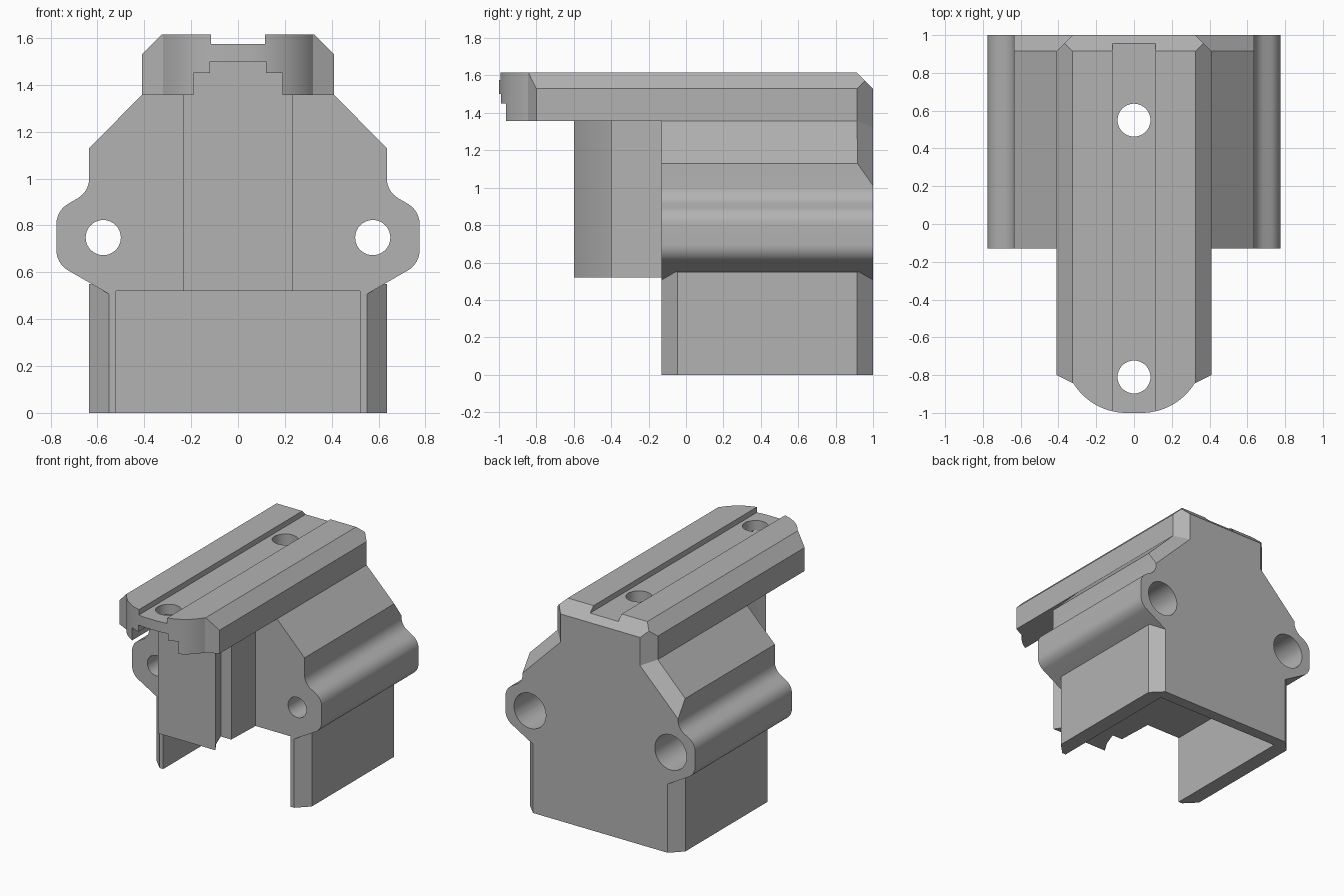
import bpy, bmesh, math
from mathutils import Vector

cube = bpy.data.objects.get("Cube")
if cube:
    bpy.data.objects.remove(cube, do_unlink=True)

grey = bpy.data.materials.new("plain grey")
grey.use_nodes = True
GREY = (0.45, 0.45, 0.45, 1)
grey.diffuse_color = GREY
grey.node_tree.nodes["Principled BSDF"].inputs["Base Color"].default_value = GREY


def prism(name, outline, low, high, axis="z", cuts=()):
    """Extrude an outline (x,y along z, or x,z along y), then trim it by planes."""
    bm = bmesh.new()
    place = (lambda a, b, h: (a, b, h)) if axis == "z" else (lambda a, b, h: (a, h, b))
    face = bm.faces.new([bm.verts.new(place(a, b, low)) for a, b in outline])
    extra = bmesh.ops.extrude_face_region(bm, geom=[face])["geom"]
    shift = Vector(place(0, 0, high - low))
    bmesh.ops.translate(bm, vec=shift, verts=[v for v in extra if isinstance(v, bmesh.types.BMVert)])
    for point, normal in cuts:
        bmesh.ops.bisect_plane(bm, geom=bm.verts[:] + bm.edges[:] + bm.faces[:], dist=1e-5,
                               plane_co=point, plane_no=normal, clear_outer=True)
        bmesh.ops.holes_fill(bm, edges=[e for e in bm.edges if e.is_boundary], sides=0)
    bmesh.ops.recalc_face_normals(bm, faces=bm.faces[:])
    mesh = bpy.data.meshes.new(name)
    bm.to_mesh(mesh)
    bm.free()
    mesh.materials.append(grey)
    obj = bpy.data.objects.new(name, mesh)
    bpy.context.collection.objects.link(obj)
    return obj


def mirrored(half):
    """Complete a right-hand outline with its mirror image."""
    return half + [(-a, b) for a, b in reversed(half)]


def rect(x, b0, b1):
    return mirrored([(x, b0), (x, b1)])


def circle(x, b, r, n=40):
    return [(x + r * math.cos(i * math.tau / n), b + r * math.sin(i * math.tau / n)) for i in range(n)]


def fillet(prev, corner, nxt, r, n=8):
    """Points of an arc of radius r rounding one corner."""
    p, c, q = Vector(prev), Vector(corner), Vector(nxt)
    u, v = (p - c).normalized(), (q - c).normalized()
    half = u.angle(v) / 2
    centre = c + (u + v).normalized() * (r / math.sin(half))
    start = c + u * (r / math.tan(half)) - centre
    end = c + v * (r / math.tan(half)) - centre
    sweep = start.angle(end)
    return [tuple(centre + (start * math.sin((1 - i / n) * sweep) + end * math.sin(i / n * sweep))
                  / math.sin(sweep)) for i in range(n + 1)]


def combine(target, tool, operation):
    mod = target.modifiers.new(operation, "BOOLEAN")
    mod.operation, mod.solver, mod.object = operation, "EXACT", tool
    bpy.context.view_layer.objects.active = target
    bpy.ops.object.modifier_apply(modifier=mod.name)
    bpy.data.objects.remove(tool, do_unlink=True)


FRONT, BACK, CH = -0.13, 1.0, 0.085

# Upper housing with rounded screw ears and sloped shoulders
ear = [(0.635, 1.13), (0.635, 0.944), (0.775, 0.863), (0.775, 0.637), (0.55, 0.507)]
side = [ear[-1]]
for i in (3, 2, 1):
    side += fillet(ear[i + 1], ear[i], ear[i - 1], 0.1)
side += [ear[0], (0.41, 1.357)]
body = prism("mount_body", mirrored(side), FRONT, BACK, "y",
             [((s * 0.41, BACK - CH, 1.357), (s * 0.707, 1, 0.707)) for s in (1, -1)])

# Lower housing with chamfered upright corners
base = prism("lower_housing", mirrored([(0.55, FRONT), (0.635, FRONT + CH),
                                        (0.635, BACK - CH), (0.55, BACK)]), 0, 0.55)
# Neck that carries the rail's corner chamfers down into the shoulders
neck = prism("rail_neck", mirrored([(0.41, -0.1), (0.41, BACK - CH), (0.325, BACK)]), 1.1, 1.45)

# Front pillar with undercut sides
pillar = prism("front_pillar", mirrored([(0.235, -0.6), (0.18, -0.51), (0.14, -0.4),
                                         (0.225, -0.4), (0.235, FRONT), (0.235, 0)]), 0.52, 1.4)

# Top rail with a rounded nose and bevelled edges
radius, sweep = 0.33, math.asin(0.28 / 0.33)
nose = [(0.04 + radius * math.sin(sweep * i / 14), -1 + radius * (1 - math.cos(sweep * i / 14)))
        for i in range(15)]
rail = prism("top_rail", mirrored(nose + [(0.41, -0.8), (0.41, BACK - CH), (0.325, BACK)]), 1.357, 1.615,
             cuts=[((0, BACK - CH, 1.615), (0, 1, 1))]
             + [((s * 0.41, 0, 1.53), (s, 0, 1)) for s in (1, -1)])

for part in (base, neck, pillar, rail):
    combine(body, part, "UNION")

# Pocket, rail groove and stepped slot under the nose
slot = mirrored([(0.19, 1.2), (0.19, 1.45), (0.12, 1.45), (0.12, 1.5)])
cutters = [
    prism("pocket", rect(0.52, -0.1, 0.52), -0.3, 0.915, "y"),
    prism("rail_groove", rect(0.115, 1.575, 1.8), -1.2, 1.2, "y"),
    prism("nose_slot", slot, -1.2, -0.605, "y"),
    prism("rear_recess", circle(0, 0.55, 0.18), 0.4, 1.2),
]
# Upright rail holes, then ear holes with wide bores from the back
cutters += [prism("rail_hole", circle(0, y, 0.087), 0.3, 1.8) for y in (0.55, -0.81)]
for s in (1, -1):
    cutters.append(prism("ear_hole", circle(s * 0.575, 0.748, 0.075), -0.3, 1.2, "y"))
    cutters.append(prism("ear_bore", circle(s * 0.575, 0.748, 0.13), 0.1, 1.2, "y"))
for cutter in cutters:
    combine(body, cutter, "DIFFERENCE")

bpy.ops.object.select_all(action="DESELECT")
body.select_set(True)
bpy.context.view_layer.objects.active = body
bpy.ops.object.shade_smooth_by_angle(angle=math.radians(25))
